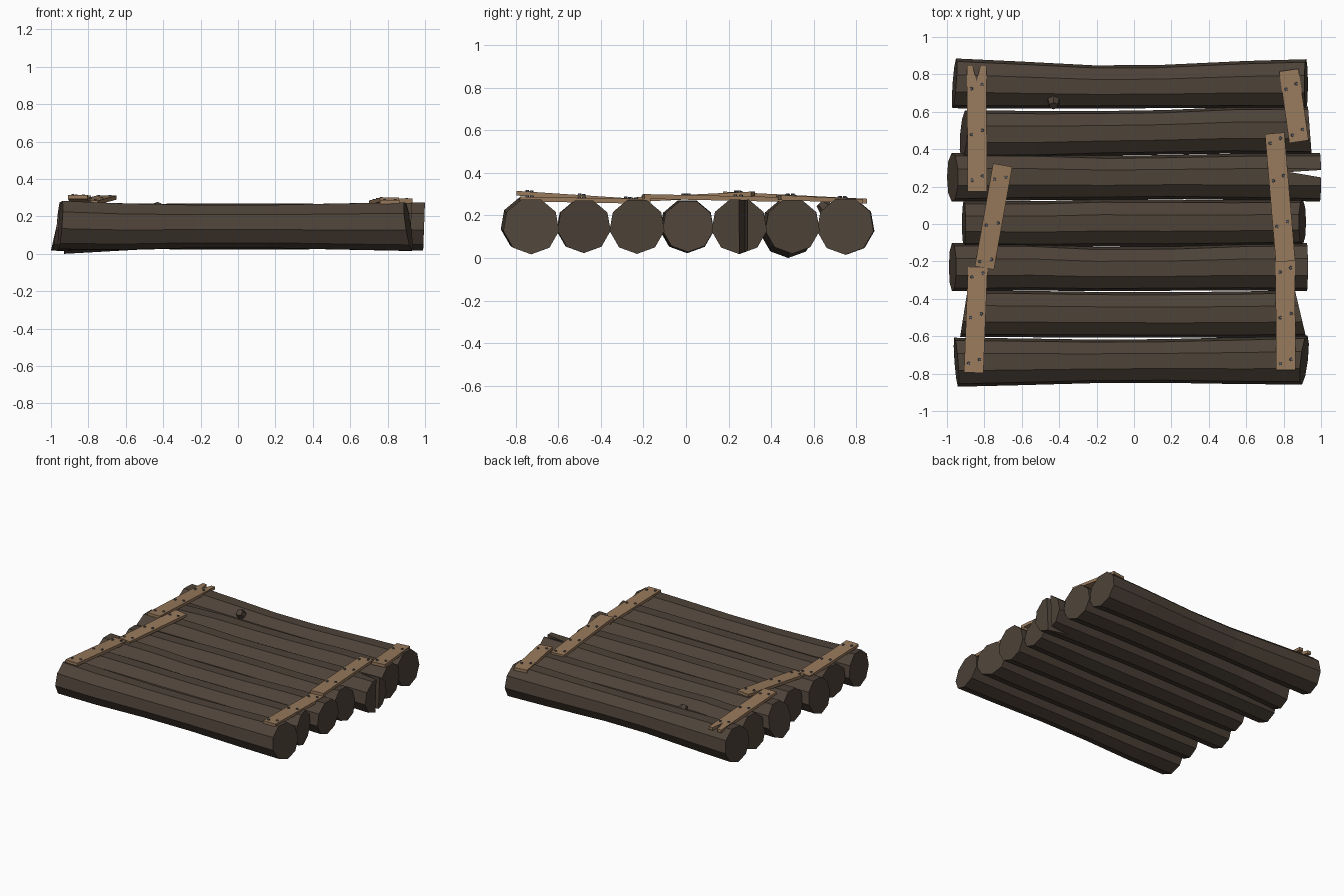
import bpy, bmesh, math, random
from mathutils import Vector, Matrix

if "Cube" in bpy.data.objects:
    bpy.data.objects.remove(bpy.data.objects["Cube"])

random.seed(4)


def material(name, rgb):
    m = bpy.data.materials.new(name)
    m.diffuse_color = (*rgb, 1)
    m.use_nodes = True
    m.node_tree.nodes["Principled BSDF"].inputs["Base Color"].default_value = m.diffuse_color
    return m


BARK = material("bark", (0.075, 0.055, 0.04))
BOARD = material("board", (0.31, 0.19, 0.105))
IRON = material("iron", (0.10, 0.11, 0.13))


def finish(bm, name, mat):
    bmesh.ops.recalc_face_normals(bm, faces=bm.faces)
    me = bpy.data.meshes.new(name)
    bm.to_mesh(me)
    bm.free()
    me.materials.append(mat)
    ob = bpy.data.objects.new(name, me)
    bpy.context.collection.objects.link(ob)
    return ob


def log(name, x0, x1, cut0, cut1, y, tilt, sway, flare, droop=0):
    """Nine-sided wavy log; each cut slants an end face (per y, per z)."""
    bm = bmesh.new()
    rings = []
    for i in range(6):
        t = i / 5
        wave = math.cos(math.tau * t)
        yc = y + tilt * math.cos(math.pi * t) + sway * wave
        r = 0.125 + flare * wave
        zc = 0.15 - (droop if i == 0 else 0)
        ky, kz = cut0 if i == 0 else cut1 if i == 5 else (0, 0)
        if 0 < i < 5:
            t += random.uniform(-0.03, 0.03)
            yc += random.uniform(-0.004, 0.004)
        ring = []
        for k in range(9):
            a = -math.pi / 2 + k * math.tau / 9
            c, s = math.cos(a), math.sin(a)
            ring.append(bm.verts.new((x0 + (x1 - x0) * t + ky * c + kz * s, yc + r * c, zc + r * s)))
        rings.append(ring)
    for a, b in zip(rings, rings[1:]):
        for k in range(9):
            bm.faces.new((a[k], a[k - 1], b[k - 1], b[k]))
    bm.faces.new(rings[0])
    bm.faces.new(rings[-1])
    return finish(bm, name, BARK)


logs = [
    log("log_1", -.96, .92, (.01, .01), (0, -.01), .742, .002, .008, .01),
    log("log_2", -.91, .94, (.01, .02), (-.01, 0), .49, -.01, 0, .005, .02),
    log("log_3", -.97, .995, (0, .03), (0, .005), .25, 0, 0, .007),
    log("log_4", -.91, .90, (0, .01), (0, -.02), .006, -.004, 0, -.003),
    log("log_5", -.97, .925, (0, .02), (0, .005), -.235, 0, .005, .006),
    log("log_6", -.91, .89, (.02, 0), (-.03, 0), -.482, 0, .003, .002),
    log("log_7", -.95, .91, (-.01, .01), (.015, -.02), -.733, -.006, 0, .008, -.008),
]


def prism(bm, outline, z_top, thick):
    """Solid from an xy outline; z_top(y) gives the sloping top."""
    top = [bm.verts.new((x, y, z_top(y))) for x, y in outline]
    bot = [bm.verts.new((x, y, z_top(y) - thick)) for x, y in outline]
    bm.faces.new(top)
    bm.faces.new(bot[::-1])
    for k in range(len(top)):
        bm.faces.new((top[k - 1], bot[k - 1], bot[k], top[k]))


# Wedge-shaped split in the end of the third log
bm = bmesh.new()
prism(bm, [(0.83, 0.278), (1.1, 0.232), (1.1, 0.295)], lambda y: 0.4, 0.5)
cutter = finish(bm, "split_cutter", BARK)
cutter.hide_render = True
mod = logs[2].modifiers.new("split", 'BOOLEAN')
mod.operation, mod.object, mod.solver = 'DIFFERENCE', cutter, 'EXACT'
bpy.context.view_layer.objects.active = logs[2]
bpy.ops.object.modifier_apply(modifier=mod.name)
bpy.data.objects.remove(cutter)

# Branch stub on the rear log
bm = bmesh.new()
bmesh.ops.create_cone(bm, cap_ends=True, segments=6, radius1=0.045, radius2=0.025, depth=0.07,
                      matrix=Matrix.Translation((-0.43, 0.655, 0.235)) @ Matrix.Rotation(0.75, 4, 'X'))
finish(bm, "branch_stub", BARK)


def plank(name, front, back, notched=False):
    """Board between two end points on its top centreline, nailed at every log it crosses."""
    front, back = Vector(front), Vector(back)
    run = back - front
    along = run.xy.normalized()
    side = Vector((along.y, -along.x)) * 0.052
    f, b = front.xy, back.xy
    outline = [f - side, f + side, b + side]
    if notched:
        outline += [b + side * 0.4, b - along * 0.09, b - side * 0.4]
    outline.append(b - side)

    def height(y):
        return front.z + run.z * (y - front.y) / run.y
    bm = bmesh.new()
    prism(bm, outline, height, 0.022)
    finish(bm, name, BOARD)
    # Pairs of nail heads
    bm = bmesh.new()
    for i in range(7):
        y = 0.245 * (i - 3)
        if front.y - 0.02 < y < back.y + 0.02:
            y = min(max(y, front.y + 0.04), back.y - 0.04)
            mid = front + run * ((y - front.y) / run.y)
            for s in (-0.55, 0.55):
                p = mid.xy + side * s + along * s * 0.02
                bmesh.ops.create_cone(bm, cap_ends=True, segments=6, radius1=0.011, radius2=0.008, depth=0.018,
                                      matrix=Matrix.Translation((p.x, p.y, height(p.y) - 0.002)))
    finish(bm, name + "_nails", IRON)


plank("rear_left_plank", (-.837, .173, .312), (-.842, .85, .278), True)
plank("middle_left_plank", (-.80, -.235, .285), (-.702, .315, .312))
plank("front_left_plank", (-.857, -.795, .315), (-.835, -.233, .278))
plank("rear_right_plank", (.882, .44, .295), (.828, .823, .277))
plank("middle_right_plank", (.81, -.20, .300), (.752, .485, .285))
plank("front_right_plank", (.812, -.78, .288), (.808, -.167, .276))
